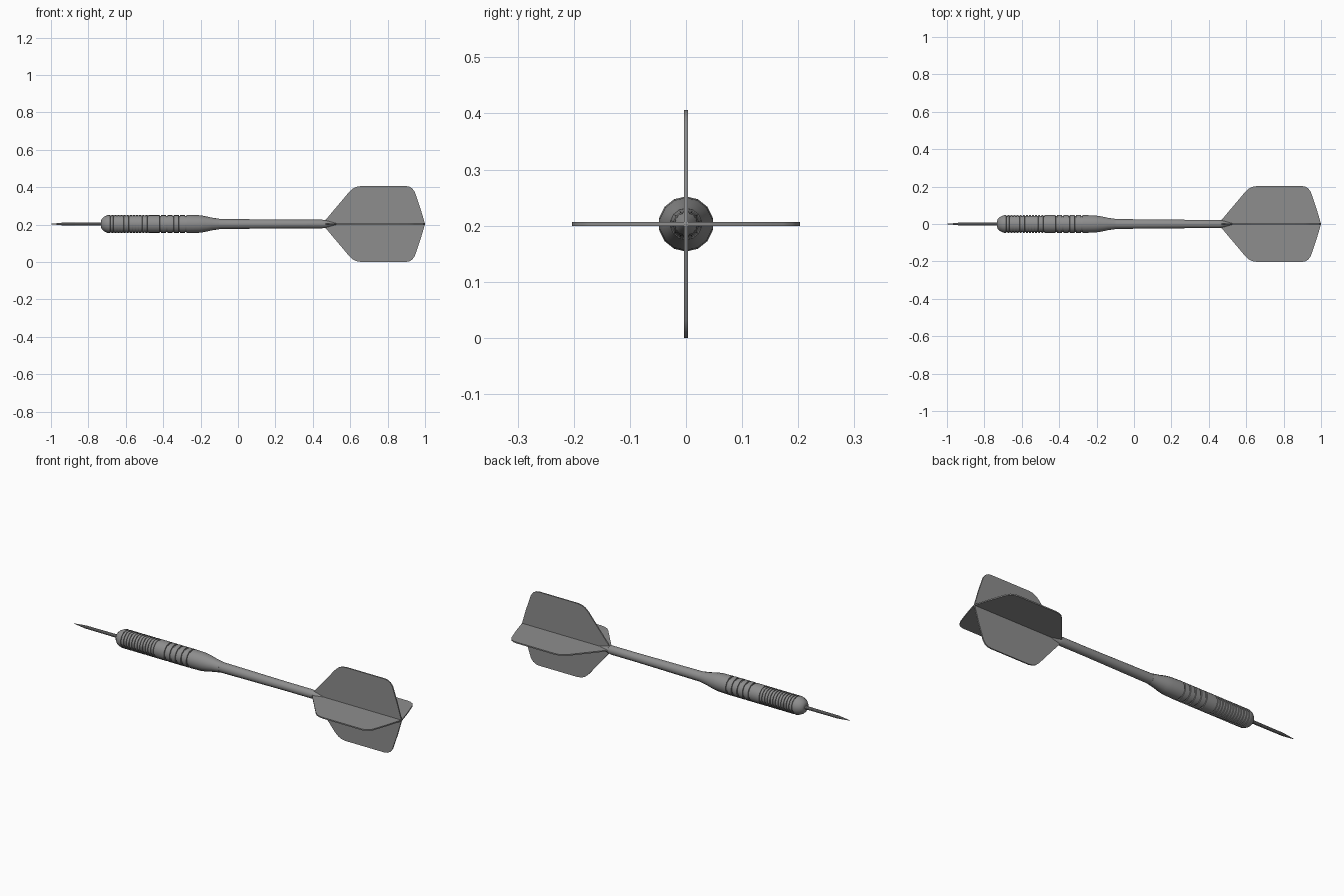
import bpy, bmesh, math
from mathutils import Matrix, Vector

AXIS_Z = 0.203

cube = bpy.data.objects.get("Cube")
if cube:
    bpy.data.objects.remove(cube, do_unlink=True)

grey = bpy.data.materials.new("matte_grey")
grey.use_nodes = True
colour = (0.27, 0.27, 0.27, 1)
grey.diffuse_color = colour
grey.node_tree.nodes["Principled BSDF"].inputs["Base Color"].default_value = colour


def finish(bm, name, smooth=True):
    bmesh.ops.recalc_face_normals(bm, faces=bm.faces)
    mesh = bpy.data.meshes.new(name)
    bm.to_mesh(mesh)
    bm.free()
    mesh.materials.append(grey)
    obj = bpy.data.objects.new(name, mesh)
    bpy.context.collection.objects.link(obj)
    obj.location.z = AXIS_Z
    if smooth:
        bpy.ops.object.select_all(action="DESELECT")
        obj.select_set(True)
        bpy.context.view_layer.objects.active = obj
        bpy.ops.object.shade_smooth_by_angle(angle=math.radians(35))
    return obj


def lathe(name, profile, sides):
    """Spin (x, radius) points around the long axis and cap both ends."""
    bm = bmesh.new()
    rings = []
    for x, r in profile:
        angles = [2 * math.pi * i / sides for i in range(sides)]
        rings.append([bm.verts.new((x, r * math.sin(a), r * math.cos(a))) for a in angles])
    for a, b in zip(rings, rings[1:]):
        for i in range(sides):
            j = (i + 1) % sides
            bm.faces.new((a[i], a[j], b[j], b[i]))
    bm.faces.new(rings[0])
    bm.faces.new(rings[-1])
    return finish(bm, name)


def groove(x, width, radius, depth):
    h = width / 2
    return [(x - h, radius), (x - h * 0.8, radius - depth),
            (x + h * 0.8, radius - depth), (x + h, radius)]


# Needle point
lathe("point", [(-1, 0.001), (-0.93, 0.008), (-0.71, 0.009)], 10)

# Barrel: rounded nose, fine grip rings, wide grip grooves, tapered tail
R = 0.049
barrel = [(-0.732, 0.018), (-0.728, 0.028), (-0.718, 0.038), (-0.705, 0.045), (-0.692, R)]
for i in range(13):
    barrel += groove(-0.68 + i * 0.0165, 0.007, R, 0.004)
for i in range(5):
    barrel += groove(-0.415 + i * 0.034, 0.008, R, 0.005)
barrel += [(-0.21, 0.047), (-0.18, 0.043), (-0.14, 0.034), (-0.1, 0.028)]
lathe("barrel", barrel, 14)

# Shaft
lathe("shaft", [(-0.12, 0.027), (-0.1, 0.027), (0.3, 0.023), (0.45, 0.023), (0.47, 0.02)], 14)

# Four prongs closing to a tip between the flights
for k in range(4):
    bm = bmesh.new()
    start = []
    for i in range(5):
        a = math.radians(k * 90 + 8 + i * 18.5)
        start.append(bm.verts.new((0.465, 0.021 * math.cos(a), 0.021 * math.sin(a))))
    m = math.radians(k * 90 + 45)
    tip = bm.verts.new((0.525, 0.005 * math.cos(m), 0.005 * math.sin(m)))
    root = bm.verts.new((0.465, 0, 0))
    loop = start + [root]
    bm.faces.new(loop)
    for a, b in zip(loop, loop[1:] + loop[:1]):
        bm.faces.new((a, b, tip))
    finish(bm, f"shaft_prong_{k + 1}")

# Four flights: one outline, extruded thin and turned about the axis
outline = [(0.45, 0), (0.465, 0.018), (0.595, 0.172), (0.615, 0.19), (0.635, 0.199),
           (0.66, 0.203), (0.895, 0.203), (0.915, 0.2), (0.932, 0.19), (0.945, 0.172),
           (0.975, 0.085), (1, 0)]
THICK = 0.007
for k, name in enumerate(("top", "front", "bottom", "back")):
    bm = bmesh.new()
    face = bm.faces.new([bm.verts.new((x, -THICK / 2, r)) for x, r in outline])
    ext = bmesh.ops.extrude_face_region(bm, geom=[face])
    moved = [v for v in ext["geom"] if isinstance(v, bmesh.types.BMVert)]
    bmesh.ops.translate(bm, verts=moved, vec=Vector((0, THICK, 0)))
    bm.transform(Matrix.Rotation(k * math.pi / 2, 4, "X"))
    finish(bm, f"flight_{name}")
